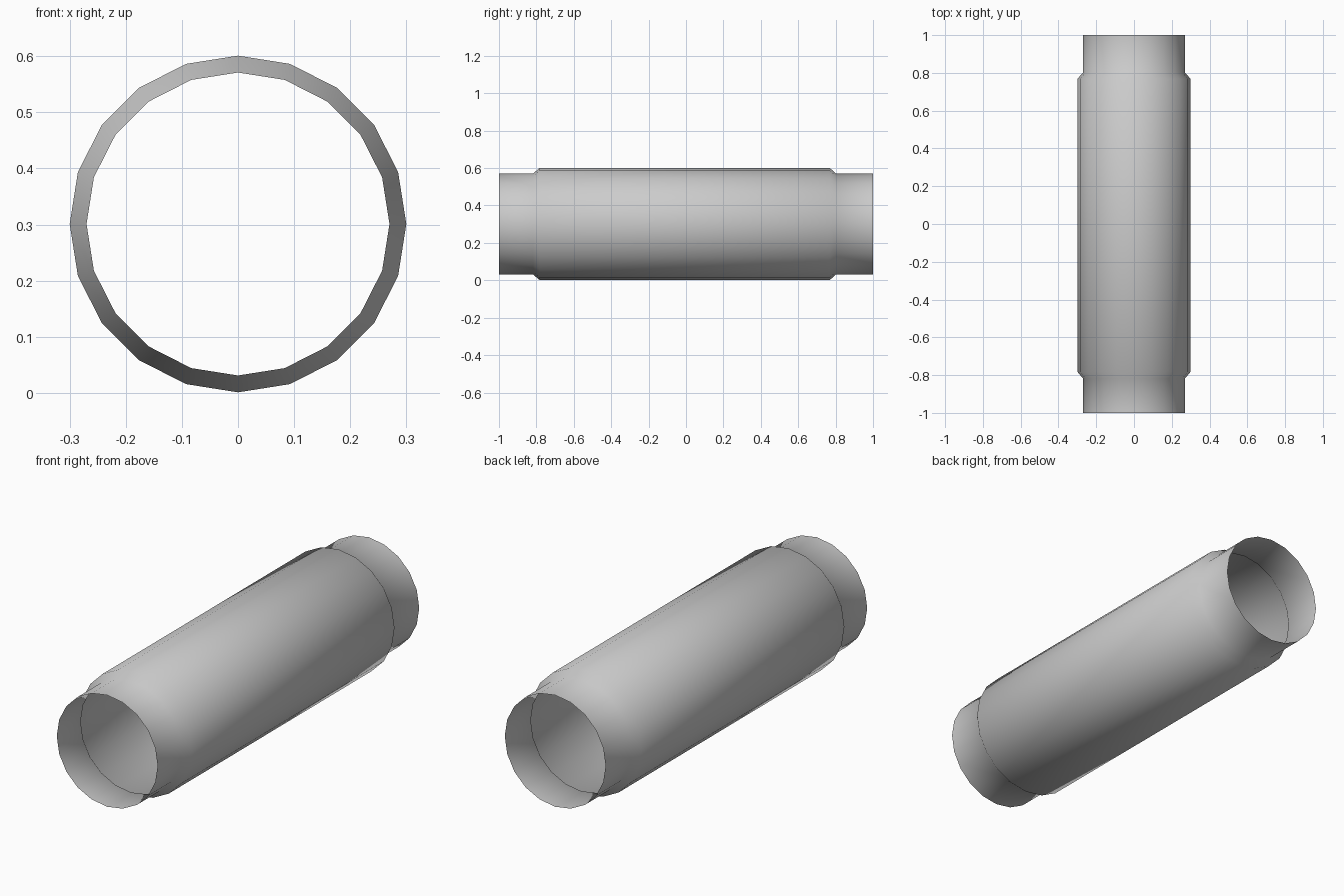
import bpy, bmesh, math

if "Cube" in bpy.data.objects:
    bpy.data.objects.remove(bpy.data.objects["Cube"])

SIDES = 20
CENTRE_Z = 0.301
# (y, radius) along the pipe: narrow neck, sloped shoulder, wide body, shoulder, neck
PROFILE = [(-1.0, 0.27), (-0.818, 0.27), (-0.782, 0.3),
           (0.768, 0.3), (0.802, 0.27), (1.0, 0.27)]


def ring(bm, y, r):
    step = 2 * math.pi / SIDES
    return [bm.verts.new((r * math.sin(i * step), y, CENTRE_Z + r * math.cos(i * step)))
            for i in range(SIDES)]


# Open thin-walled pipe
bm = bmesh.new()
rings = [ring(bm, y, r) for y, r in PROFILE]
for a, b in zip(rings, rings[1:]):
    for i in range(SIDES):
        j = (i + 1) % SIDES
        face = bm.faces.new((a[i], b[i], b[j], a[j]))
        face.smooth = True
bm.normal_update()
# Make sure the outside faces outwards
f = next(iter(bm.faces))
c = f.calc_center_median()
if f.normal.x * c.x + f.normal.z * (c.z - CENTRE_Z) < 0:
    bmesh.ops.reverse_faces(bm, faces=bm.faces[:])
mesh = bpy.data.meshes.new("pipe")
bm.to_mesh(mesh)
bm.free()
bpy.context.collection.objects.link(bpy.data.objects.new("pipe", mesh))
